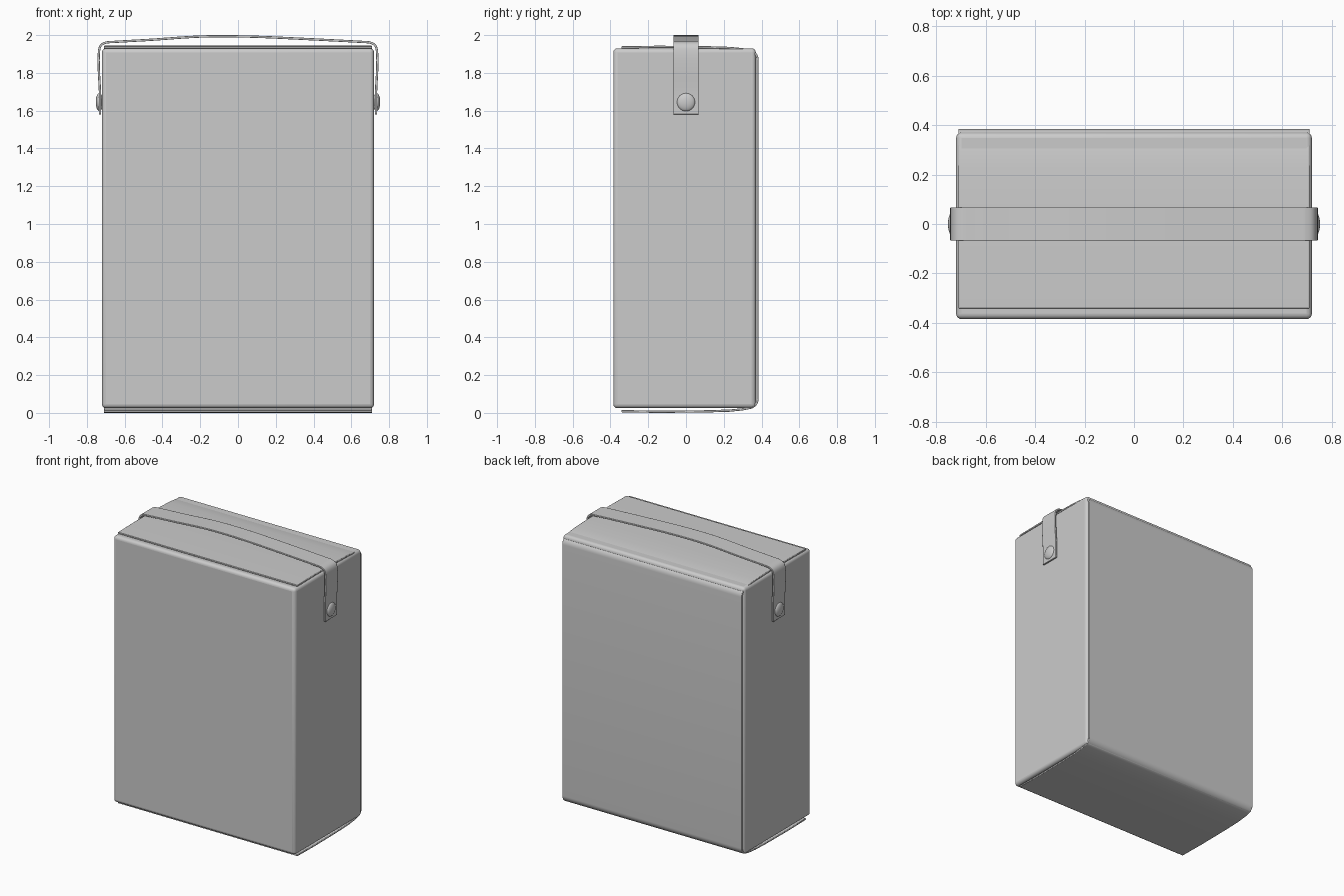
import bpy, bmesh, math
from mathutils import Vector

if "Cube" in bpy.data.objects:
    bpy.data.objects.remove(bpy.data.objects["Cube"])


def finish(obj, angle=35):
    bpy.ops.object.select_all(action='DESELECT')
    obj.select_set(True)
    bpy.context.view_layer.objects.active = obj
    bpy.ops.object.shade_smooth_by_angle(angle=math.radians(angle))


def new_object(name, bm):
    bmesh.ops.recalc_face_normals(bm, faces=bm.faces[:])
    mesh = bpy.data.meshes.new(name)
    bm.to_mesh(mesh)
    bm.free()
    obj = bpy.data.objects.new(name, mesh)
    bpy.context.collection.objects.link(obj)
    return obj


def ribbon(name, path, thick, to_3d, half_width, bevel):
    """Thick band following a 2D centre line, extruded sideways."""
    path = [Vector(p) for p in path]
    bm = bmesh.new()
    rings = []
    for i, p in enumerate(path):
        t = (path[min(i + 1, len(path) - 1)] - path[max(i - 1, 0)]).normalized()
        n = Vector((-t.y, t.x)) * thick / 2
        rings.append([bm.verts.new(to_3d(q, w)) for q, w in (
            (p + n, -half_width), (p + n, half_width),
            (p - n, half_width), (p - n, -half_width))])
    for a, b in zip(rings, rings[1:]):
        for k in range(4):
            bm.faces.new((a[k], a[(k + 1) % 4], b[(k + 1) % 4], b[k]))
    bm.faces.new(rings[0])
    bm.faces.new(rings[-1][::-1])
    obj = new_object(name, bm)
    mod = obj.modifiers.new("soft_edges", 'BEVEL')
    mod.width, mod.segments = bevel, 2
    mod.limit_method, mod.angle_limit = 'ANGLE', math.radians(50)
    finish(obj)
    return obj


def smooth_path(pts, steps=6):
    """Catmull-Rom curve through the points."""
    pts = [Vector(p) for p in pts]
    ext = [2 * pts[0] - pts[1]] + pts + [2 * pts[-1] - pts[-2]]
    out = []
    for a, b, c, d in zip(ext, ext[1:], ext[2:], ext[3:]):
        for s in range(steps):
            t = s / steps
            out.append(0.5 * (2 * b + (c - a) * t + (2 * a - 5 * b + 4 * c - d) * t * t
                              + (3 * b - a - 3 * c + d) * t ** 3))
    return out + [pts[-1]]


# Main case with softly rounded edges
bm = bmesh.new()
bmesh.ops.create_cube(bm, size=1)
for v in bm.verts:
    v.co = (v.co.x * 1.44, v.co.y * 0.755 - 0.0075, v.co.z * 1.905 + 0.9775)
body = new_object("case_body", bm)
mod = body.modifiers.new("round_edges", 'BEVEL')
mod.width, mod.segments = 0.022, 4
finish(body)

# Wrapped cover: top flap, back and bottom as one sheet (y, z profile)
upper = [(-0.342, 1.935), (-0.15, 1.938), (0.1, 1.936), (0.23, 1.932), (0.3, 1.925)]
upper += [(0.33 + 0.049 * math.sin(a), 1.869 + 0.049 * math.cos(a))
          for a in (math.radians(d) for d in range(10, 91, 10))]
wrap = upper + [(y, 1.944 - z) for y, z in reversed(upper)]
ribbon("wrapped_cover", wrap, 0.012, lambda q, w: (w, q.x, q.y), 0.71, 0.003)

# Carry strap arching over the top (x, z path)
side = [(0.731, 1.58), (0.731, 1.70), (0.737, 1.82), (0.737, 1.90),
        (0.728, 1.942), (0.700, 1.960), (0.64, 1.965)]
strap_path = ([(-x, z) for x, z in side] + [(-0.45, 1.976), (-0.25, 1.990), (-0.1, 1.994),
              (0.1, 1.991), (0.35, 1.980)] + side[::-1])
ribbon("carry_strap", smooth_path(strap_path), 0.012,
       lambda q, w: (q.x, w, q.y), 0.067, 0.002)

# Domed rivets fixing the strap to both sides
for sign, label in ((1, "right"), (-1, "left")):
    bpy.ops.mesh.primitive_uv_sphere_add(segments=32, ring_count=16, radius=1,
                                         location=(sign * 0.734, 0, 1.645))
    rivet = bpy.context.object
    rivet.name = "strap_rivet_" + label
    rivet.scale = (0.019, 0.048, 0.048)
    finish(rivet)
